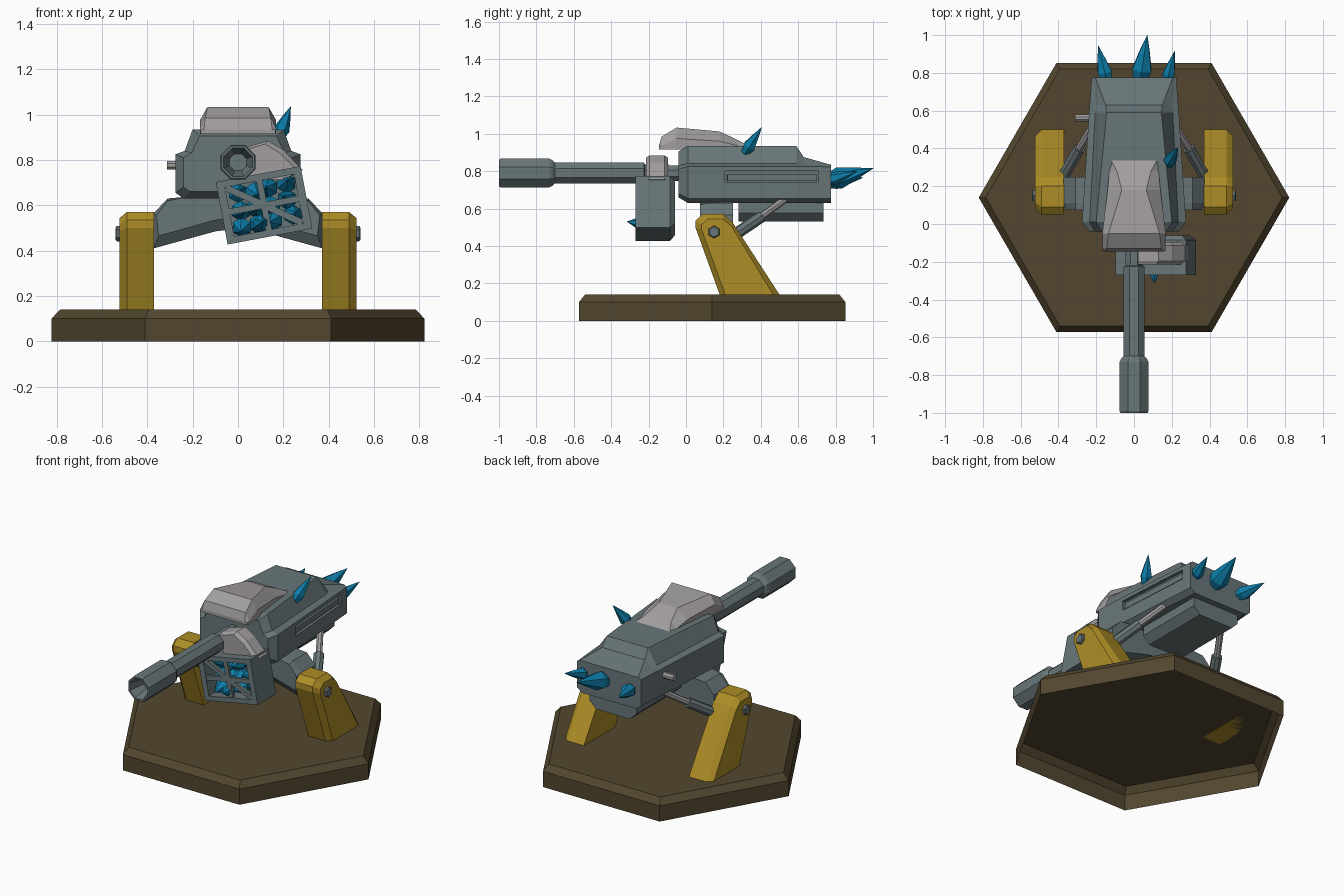
import bpy, bmesh, math, random
from mathutils import Vector, Matrix

if "Cube" in bpy.data.objects:
    bpy.data.objects.remove(bpy.data.objects["Cube"])

random.seed(4)


def material(name, *rgb):
    m = bpy.data.materials.new(name)
    m.diffuse_color = (*rgb, 1)
    m.use_nodes = True
    m.node_tree.nodes["Principled BSDF"].inputs["Base Color"].default_value = m.diffuse_color
    return m


STEEL = material("steel", .14, .18, .19)
LIGHT = material("light_steel", .36, .34, .35)
GOLD = material("gold_paint", .42, .27, .02)
BROWN = material("brown_base", .085, .062, .028)
TEAL = material("teal_crystal", .004, .21, .40)


def loft(name, rings, mat, cap_start=True, cap_end=True):
    """Skin equal-length point rings and close the ends."""
    bm = bmesh.new()
    rs = [[bm.verts.new(p) for p in r] for r in rings]
    n = len(rs[0])
    for a, b in zip(rs, rs[1:]):
        for i in range(n):
            j = (i + 1) % n
            bm.faces.new((a[i], a[j], b[j], b[i]))
    if cap_start:
        bm.faces.new(rs[0][::-1])
    if cap_end:
        bm.faces.new(rs[-1])
    bmesh.ops.recalc_face_normals(bm, faces=bm.faces)
    me = bpy.data.meshes.new(name)
    bm.to_mesh(me)
    bm.free()
    me.materials.append(mat)
    ob = bpy.data.objects.new(name, me)
    bpy.context.collection.objects.link(ob)
    return ob


def rod(name, p, q, profile, mat, sides=8):
    """Turned part along p-q; profile is (distance fraction, radius)."""
    p, q = Vector(p), Vector(q)
    rot = (q - p).to_track_quat('Z', 'Y')
    rings = []
    for t, r in profile:
        c = p.lerp(q, t)
        rings.append([c + rot @ Vector((r * math.cos(a), r * math.sin(a), 0))
                      for a in (2 * math.pi * (i + .5) / sides for i in range(sides))])
    return loft(name, rings, mat)


def spike(name, p, q, r):
    return rod(name, p, q, [(0, r * .6), (.3, r), (.65, r * .55), (1, .001)], TEAL, 6)


def box(name, centre, size, mat, rot_y=0, rot_z=0):
    x, y, z = (s / 2 for s in size)
    ob = loft(name, [[(-x, k, -z), (x, k, -z), (x, k, z), (-x, k, z)] for k in (-y, y)], mat)
    ob.location = centre
    ob.rotation_euler = (0, rot_y, rot_z)
    return ob


def mirrored(half):
    """Close a right-hand half profile of (x, z) into a full one."""
    return half + [(-x, z) for x, z in reversed(half)]


def along_y(profile, y):
    return [(x, y, z) for x, z in profile]


# Hexagonal base, open underneath
def hexagon(r, z):
    return [(r * math.cos(i * math.pi / 3), .14 + r * math.sin(i * math.pi / 3), z) for i in range(6)]


loft("base", [hexagon(.822, 0), hexagon(.822, .10), hexagon(.785, .14)], BROWN, cap_start=False)

# Slanted legs, pivot bolts and support pistons
leg = [(.18, .14), (.50, .14), (.25, .525), (.20, .57), (.09, .57), (.05, .535), (.05, .50)]


def leg_inset(y, z):
    lean = .20 + (.57 - z) * .3
    return (lean + (y - lean) * .8, z if z < .15 else .42 + (z - .42) * .82)


for side, s in (("right", 1), ("left", -1)):
    loft(side + "_leg", [[(s * .37, *p) for p in leg], [(s * .49, *p) for p in leg],
                         [(s * .523, *leg_inset(*p)) for p in leg]], GOLD)
    rod(side + "_bolt", (s * .48, .15, .475), (s * .54, .15, .475), [(0, .034), (.9, .034), (1, .026)], STEEL, 6)
    rod(side + "_piston_sleeve", (s * .37, .26, .46), (s * .29, .40, .555),
        [(0, .032), (1, .032)], STEEL)
    rod(side + "_piston_rod", (s * .30, .385, .545), (s * .21, .53, .65), [(0, .02), (1, .02)], LIGHT)

# Yoke between the legs
yoke = mirrored([(.06, .49), (.10, .485), (.372, .41), (.372, .565), (.31, .63), (.20, .64)])
yoke_front = mirrored([(.06, .54), (.10, .535), (.35, .465), (.36, .555), (.31, .62), (.20, .64)])
loft("yoke", [along_y(yoke_front, .075), along_y(yoke, .11), along_y(yoke, .25)], STEEL)

# Tapered gun housing
stations = [
    (-.04, [(.17, .905), (.205, .83), (.24, .81), (.24, .68), (.21, .66)]),
    (.01, [(.20, .935), (.235, .84), (.275, .825), (.275, .655), (.24, .63)]),
    (.59, [(.145, .935), (.205, .84), (.238, .825), (.238, .655), (.205, .63)]),
    (.63, [(.15, .875), (.20, .84), (.235, .825), (.235, .655), (.20, .63)]),
    (.775, [(.205, .834), (.215, .83), (.224, .823), (.224, .655), (.19, .63)]),
]
housing = loft("housing", [along_y(mirrored(h), y) for y, h in stations], STEEL)

# Recessed slot on the right side with a bar inside
cutter = box("slot_cutter", (.26, .46, .77), (.07, .50, .062), STEEL, rot_z=.063)
cutter.hide_render = True
mod = housing.modifiers.new("slot", 'BOOLEAN')
mod.operation, mod.object, mod.solver = 'DIFFERENCE', cutter, 'EXACT'
bpy.context.view_layer.objects.active = housing
bpy.ops.object.modifier_apply(modifier=mod.name)
bpy.data.objects.remove(cutter)
box("slot_bar", (.228, .46, .765), (.02, .48, .035), STEEL, rot_z=.063)

# Belly block under the housing, and left side pin
loft("belly_block", [along_y([(.12, .53), (.165, .575), (.165, .64), (-.165, .64), (-.165, .575), (-.12, .53)], y)
                     for y in (.28, .735)], STEEL)
rod("side_pin", (-.22, .56, .777), (-.312, .56, .777), [(0, .02), (1, .02)], LIGHT)

# Light top plate
plate = [(-.145, .165, .93, .15, .935), (-.13, .168, .935, .145, .985), (-.05, .168, .975, .135, 1.033),
         (.18, .14, .96, .065, 1.012), (.28, .13, .935, .09, .965), (.335, .125, .925, .12, .935)]
loft("top_plate", [along_y([(w, .915), (w, z), (t, top), (-t, top), (-w, z), (-w, .915)], y)
                   for y, w, z, t, top in plate], LIGHT)

# Barrel and hollow muzzle
rod("barrel", (0, 0, .79), (0, -1, .79),
    [(0, .045), (.09, .045), (.09, .05), (.22, .05), (.225, .06), (.73, .06)], STEEL)
rod("muzzle", (0, 0, .79), (0, -1, .79),
    [(.70, .06), (.715, .075), (.73, .083), (.99, .083), (1, .078), (1, .068), (.90, .04)], STEEL)

# Tilted crystal box: hollow shell with crossed bars over the front
TILT = -.187
CENTRE = Vector((.115, 0, .60))
SPIN = Matrix.Rotation(TILT, 3, 'Y')


def place(x, y, z):
    return CENTRE + SPIN @ Vector((x, y, z))


shell = [(.165, .115, -.06), (.19, .14, -.085), (.19, .14, -.27), (.155, .11, -.27), (.155, .11, -.15)]
loft("crystal_box", [[place(sx * w, y, sz * h) for sx, sz in ((1, 1), (-1, 1), (-1, -1), (1, -1))]
                     for w, h, y in shell], STEEL)
for name, size, angle in (("upright_bar", (.028, .02, .23), 0), ("cross_bar", (.32, .02, .028), 0),
                          ("diagonal_bar", (.37, .02, .03), .617)):
    box(name, place(0, -.255, 0), size, STEEL, rot_y=TILT + angle)
for i in range(12):
    x, z = -.11 + .073 * (i % 4), (-.07, 0, .07)[i // 4]
    a, b = random.uniform(-.03, .03), random.uniform(-.03, .03)
    spike("box_crystal", place(x, -.14, z), place(x + a, -.25, z + b), .045)
spike("poking_crystal", place(-.03, -.2, -.08), (.11, -.315, .53), .04)

# Clasp joining box to barrel
clasp = [(.02, .85), (.13, .885), (.20, .845), (.285, .755), (.20, .71), (.05, .72)]
clasp_end = [(.02, .84), (.12, .87), (.185, .83), (.265, .75), (.20, .71), (.05, .72)]
loft("clasp", [along_y(clasp_end, -.215), along_y(clasp, -.195),
               along_y(clasp, -.115), along_y(clasp_end, -.095)], LIGHT)

# Crystals growing from the rear and the shoulder
spike("rear_crystal_left", (-.14, .74, .74), (-.19, .945, .765), .043)
spike("rear_crystal_middle", (.03, .74, .74), (.07, 1.0, .815), .058)
spike("rear_crystal_right", (.17, .74, .745), (.215, .915, .80), .036)
spike("shoulder_crystal", (.175, .31, .89), (.232, .405, 1.035), .036)
